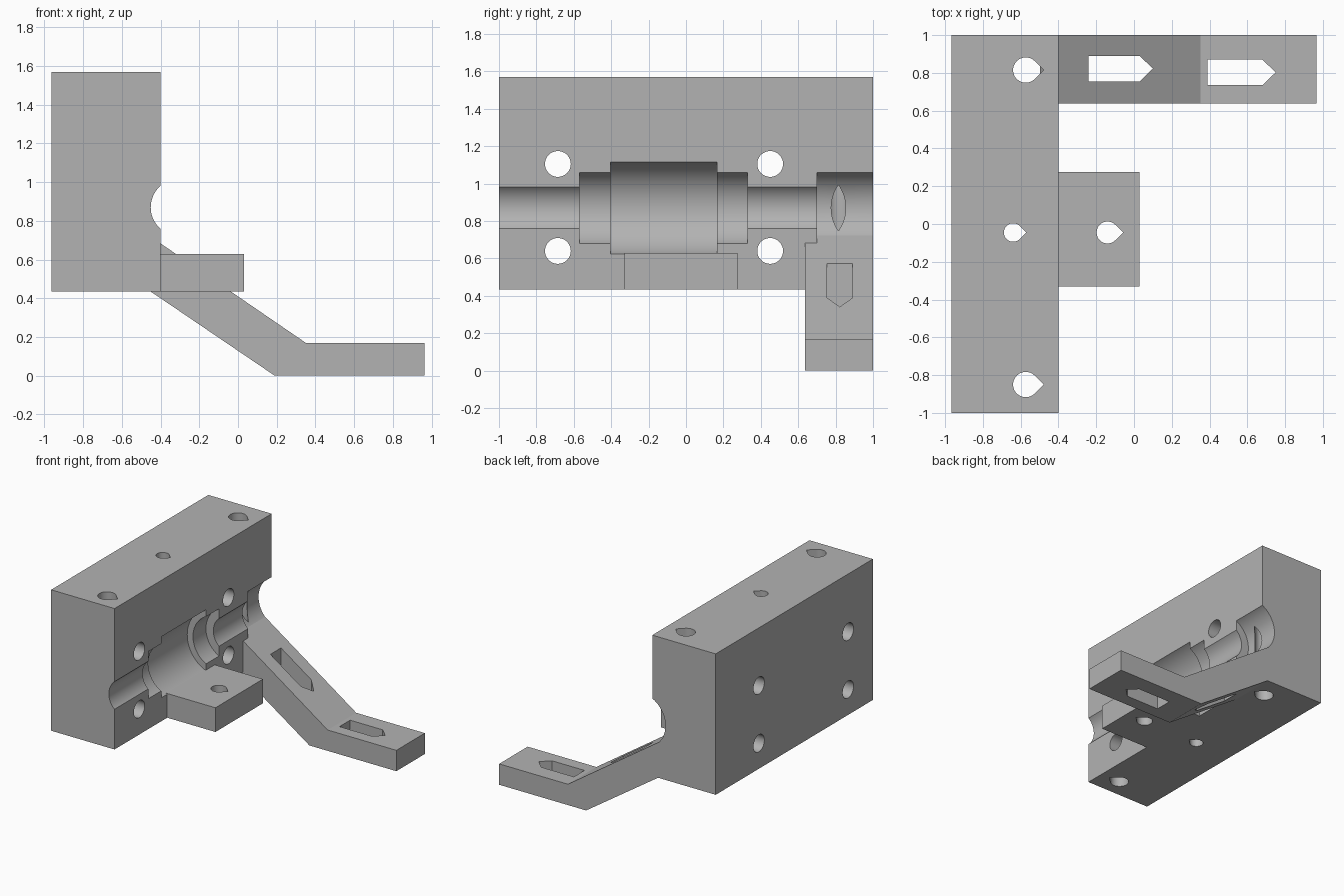
import bpy, bmesh, math
from mathutils import Vector

if "Cube" in bpy.data.objects:
    bpy.data.objects.remove(bpy.data.objects["Cube"], do_unlink=True)

grey = bpy.data.materials.new("plain grey")
grey.use_nodes = True
colour = (0.45, 0.45, 0.45, 1)
grey.diffuse_color = colour
grey.node_tree.nodes["Principled BSDF"].inputs["Base Color"].default_value = colour


def prism(name, outline, axis, low, high):
    """Extrude a 2D outline along an axis; the outline holds the other two axes in order."""
    bm = bmesh.new()
    points = []
    for a, b in outline:
        p = [a, b]
        p.insert(axis, low)
        points.append(bm.verts.new(p))
    face = bm.faces.new(points)
    made = bmesh.ops.extrude_face_region(bm, geom=[face])["geom"]
    shift = Vector((0, 0, 0))
    shift[axis] = high - low
    bmesh.ops.translate(bm, vec=shift, verts=[g for g in made if isinstance(g, bmesh.types.BMVert)])
    bmesh.ops.recalc_face_normals(bm, faces=bm.faces)
    mesh = bpy.data.meshes.new(name)
    bm.to_mesh(mesh)
    bm.free()
    mesh.materials.append(grey)
    obj = bpy.data.objects.new(name, mesh)
    bpy.context.collection.objects.link(obj)
    return obj


def rect(a0, a1, b0, b1):
    return [(a0, b0), (a1, b0), (a1, b1), (a0, b1)]


def circle(a, b, r, n=64):
    return [(a + r * math.cos(2 * math.pi * i / n), b + r * math.sin(2 * math.pi * i / n)) for i in range(n)]


def teardrop(x, y, r, tip):
    """Round hole with 45 degree flanks meeting in a point towards +x."""
    n = 36
    arc = [math.radians(45 + 270 * i / n) for i in range(n + 1)]
    return [(x + r * math.cos(t), y + r * math.sin(t)) for t in arc] + [(tip, y)]


def slot(x0, x1, tip, y0, y1):
    return [(x0, y0), (x1, y0), (tip, (y0 + y1) / 2), (x1, y1), (x0, y1)]


def cut(target, outline, axis, low, high):
    cutter = prism("cutter", outline, axis, low, high)
    cutter.hide_render = True
    mod = target.modifiers.new("cut", "BOOLEAN")
    mod.operation = "DIFFERENCE"
    mod.solver = "EXACT"
    mod.object = cutter
    bpy.ops.object.select_all(action="DESELECT")
    bpy.context.view_layer.objects.active = target
    target.select_set(True)
    bpy.ops.object.modifier_apply(modifier=mod.name)
    bpy.data.objects.remove(cutter, do_unlink=True)


# Main block
block = prism("main_block", rect(-0.965, -0.40, 0.435, 1.57), 1, -1, 1)

# Stepped cylindrical channel across the front of the block
small, medium, large = 0.147, 0.213, 0.264
for radius, y0, y1 in [(small, -1.1, 1.1), (medium, -0.57, 0.33), (large, -0.405, 0.165), (medium, 0.70, 1.1)]:
    cut(block, circle(-0.304, 0.87, radius), 1, y0, y1)

# Bolt holes from side to side
for y in (-0.685, 0.45):
    for z in (0.64, 1.105):
        cut(block, circle(y, z, 0.069, 48), 0, -1.2, 0)

# Vertical teardrop holes
for x, y, r in [(-0.573, -0.85, 0.067), (-0.573, 0.815, 0.067), (-0.64, -0.045, 0.049)]:
    cut(block, teardrop(x, y, r, x + r * math.sqrt(2)), 2, 0, 2)

# Mounting tab
tab = prism("mounting_tab", rect(-0.41, 0.03, 0.435, 0.63), 1, -0.33, 0.275)
cut(tab, teardrop(-0.14, -0.045, 0.058, -0.058), 2, 0, 1)

# Bent arm with two pointed slots
arm_side = [(-0.497, 0.466), (0.19, 0), (0.965, 0), (0.965, 0.168), (0.353, 0.168), (-0.497, 0.75)]
arm = prism("bent_arm", arm_side, 1, 0.637, 1)
cut(arm, slot(-0.24, 0.03, 0.10, 0.755, 0.89), 2, -0.2, 1)
cut(arm, slot(0.39, 0.68, 0.75, 0.735, 0.87), 2, -0.2, 1)

# Smooth round walls, keep corners sharp
bpy.ops.object.select_all(action="DESELECT")
for part in (block, tab, arm):
    part.select_set(True)
bpy.context.view_layer.objects.active = block
bpy.ops.object.shade_smooth_by_angle(angle=math.radians(25))
